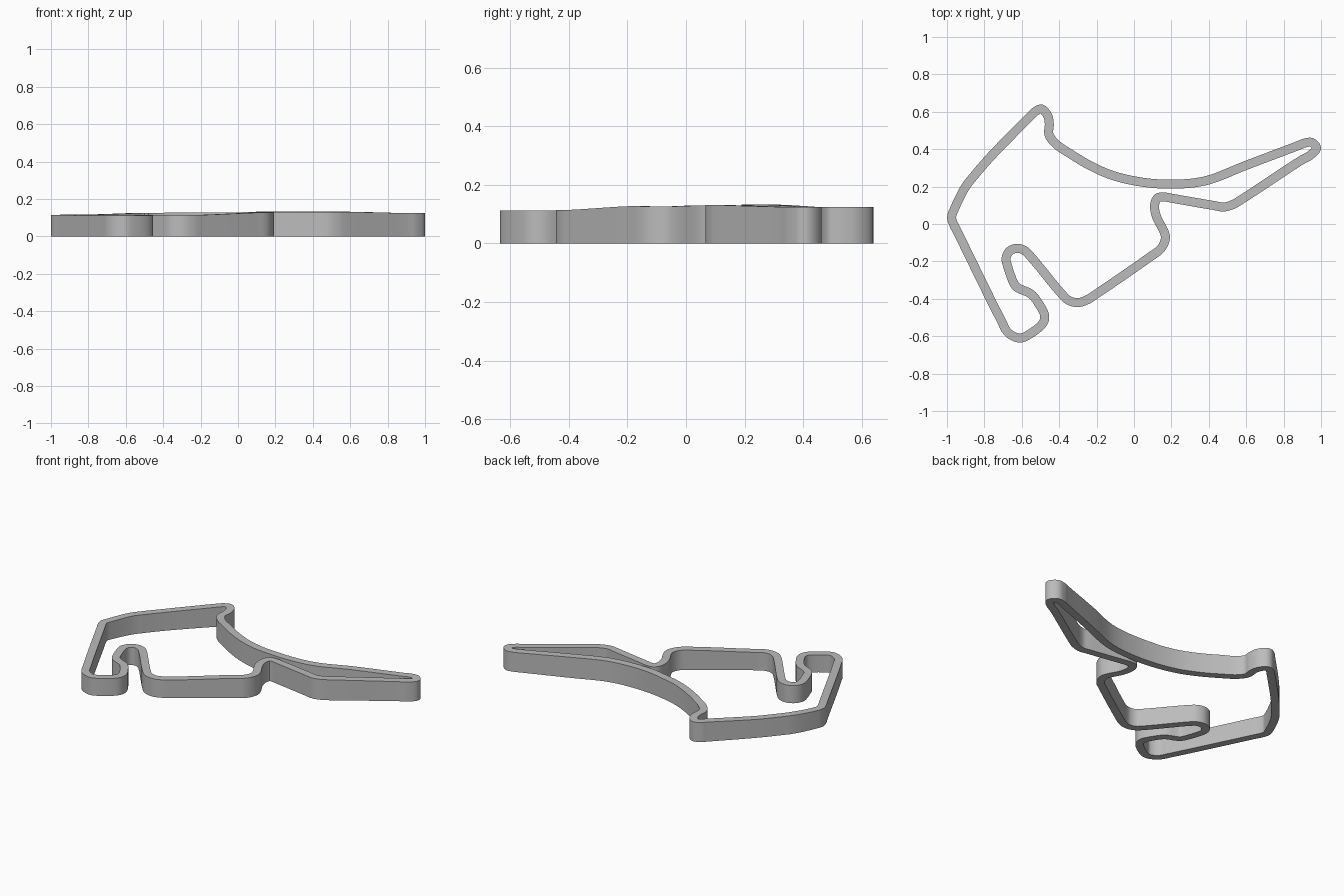
import bpy
import bmesh
import math
from mathutils import Vector

WIDTH = 0.048
STEPS = 6

default_cube = bpy.data.objects.get("Cube")
if default_cube:
    bpy.data.objects.remove(default_cube, do_unlink=True)

# Centre line of the closed circuit, as stretches of (wall height, plan points)
STRETCHES = [
    # west corner
    (0.114, [(-.94, -.05), (-.965, 0), (-.975, .035), (-.956, .09)]),
    (0.118, [(-.9, .2), (-.853, .26), (-.757, .37)]),
    # north-west hairpin
    (0.125, [(-.55, .58), (-.53, .6), (-.495, .615), (-.462, .58), (-.453, .535),
             (-.455, .48), (-.42, .43)]),
    # long sweeping curve
    (0.128, [(-.34, .375), (-.24, .315), (-.13, .265), (-.02, .235)]),
    (0.132, [(.1, .217), (.21, .213), (.32, .22), (.414, .24), (.59, .31)]),
    # east hairpin
    (0.125, [(.88, .42), (.91, .432), (.95, .436), (.976, .406), (.945, .37), (.885, .335)]),
    # return straight and chicane
    (0.131, [(.57, .128), (.53, .105), (.48, .091), (.42, .1)]),
    (0.13, [(.2, .138), (.165, .144), (.126, .139), (.11, .1), (.12, .04)]),
    (0.127, [(.16, -.04), (.168, -.075), (.145, -.13), (.08, -.18)]),
    # inner southern corner
    (0.115, [(-.2, -.373), (-.25, -.405), (-.3, -.42), (-.35, -.408), (-.39, -.37)]),
    # inner hairpin and kink
    (0.113, [(-.565, -.16), (-.592, -.138), (-.628, -.13), (-.665, -.145), (-.684, -.182),
             (-.676, -.225), (-.638, -.325), (-.62, -.342), (-.55, -.375), (-.51, -.425)]),
    # southern corner and western straight
    (0.112, [(-.478, -.49), (-.487, -.53), (-.565, -.593), (-.612, -.61), (-.672, -.582),
             (-.714, -.508)]),
]
knots = [Vector((x, y, height)) for height, pts in STRETCHES for x, y in pts]


def spline_point(p, t):
    """Centripetal spline between the middle two of four knots."""
    k = [0.0]
    for a, b in zip(p, p[1:]):
        k.append(k[-1] + math.sqrt((b - a).length))
    u = k[1] + t * (k[2] - k[1])

    def mix(a, b, i, j):
        return a.lerp(b, (u - k[i]) / (k[j] - k[i]))

    a, b, c = (mix(p[i], p[i + 1], i, i + 1) for i in range(3))
    return mix(mix(a, b, 0, 2), mix(b, c, 1, 3), 1, 2)


def sample_loop(pts):
    n = len(pts)
    return [spline_point([pts[(i + j) % n] for j in (-1, 0, 1, 2)], s / STEPS)
            for i in range(n) for s in range(STEPS)]


def build_wall(name, path, material):
    """Sweep a flat-bottomed rectangular section round a closed path."""
    bm = bmesh.new()
    rings = []
    for i, p in enumerate(path):
        along = path[(i + 1) % len(path)] - path[i - 1]
        side = Vector((-along.y, along.x, 0)).normalized() * WIDTH / 2
        floor = Vector((p.x, p.y, 0))
        rings.append([bm.verts.new(v) for v in
                      (floor + side, floor - side, p - side, p + side)])
    for i, ring in enumerate(rings):
        after = rings[(i + 1) % len(rings)]
        for j in range(4):
            k = (j + 1) % 4
            bm.faces.new((ring[j], ring[k], after[k], after[j]))
    bmesh.ops.recalc_face_normals(bm, faces=bm.faces)
    mesh = bpy.data.meshes.new(name)
    bm.to_mesh(mesh)
    bm.free()
    mesh.materials.append(material)
    obj = bpy.data.objects.new(name, mesh)
    bpy.context.collection.objects.link(obj)
    return obj


grey = bpy.data.materials.new("plain grey")
grey.use_nodes = True
colour = (0.5, 0.5, 0.5, 1)
grey.diffuse_color = colour
grey.node_tree.nodes["Principled BSDF"].inputs["Base Color"].default_value = colour

# The circuit wall
wall = build_wall("circuit_wall", sample_loop(knots), grey)
bpy.ops.object.select_all(action="DESELECT")
wall.select_set(True)
bpy.context.view_layer.objects.active = wall
bpy.ops.object.shade_smooth_by_angle(angle=math.radians(30))
